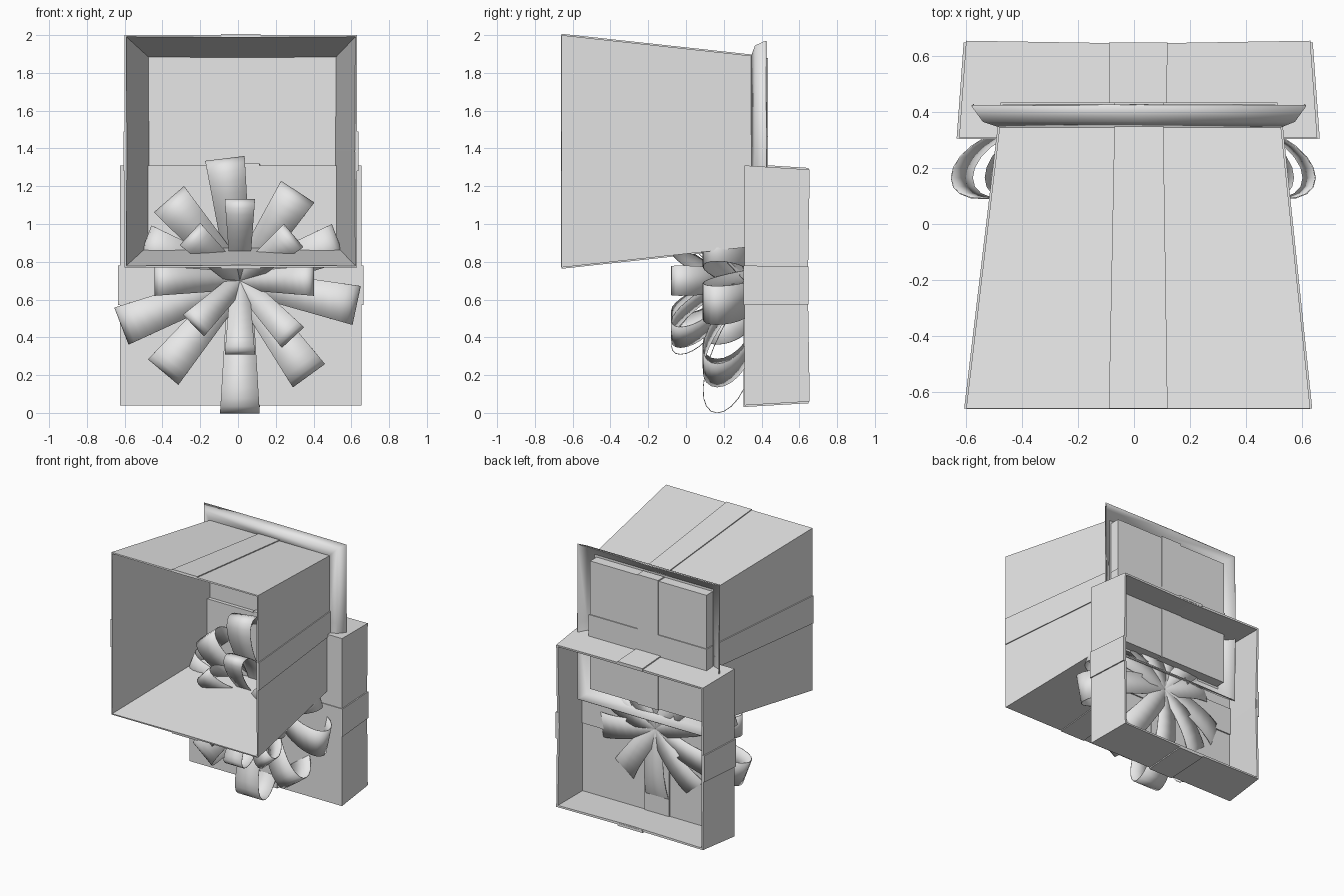
import bpy, bmesh
from math import sin, cos, pi, radians
from mathutils import Vector

cube = bpy.data.objects.get("Cube")
if cube:
    bpy.data.objects.remove(cube, do_unlink=True)

grey = bpy.data.materials.new("plain_grey")
grey.use_nodes = True
grey.diffuse_color = (0.8, 0.8, 0.8, 1)
grey.node_tree.nodes["Principled BSDF"].inputs["Base Color"].default_value = (0.8, 0.8, 0.8, 1)


def make(name, verts, faces, thickness=0, offset=-1.0, smooth=False):
    """Mesh object with outward normals and an optional wall thickness."""
    mesh = bpy.data.meshes.new(name)
    mesh.from_pydata(verts, [], faces)
    bm = bmesh.new()
    bm.from_mesh(mesh)
    bmesh.ops.recalc_face_normals(bm, faces=bm.faces)
    bm.to_mesh(mesh)
    bm.free()
    mesh.materials.append(grey)
    obj = bpy.data.objects.new(name, mesh)
    bpy.context.collection.objects.link(obj)
    if smooth:
        mesh.shade_smooth()
    if thickness:
        mod = obj.modifiers.new("thickness", 'SOLIDIFY')
        mod.thickness = thickness
        mod.offset = offset
    return obj


def ring(rect, y, dip=0.0):
    """Rectangle in x and z with side midpoints moved by dip along y."""
    x0, x1, z0, z1 = rect
    xm, zm = (x0 + x1) / 2, (z0 + z1) / 2
    return [(x0, y, z0), (xm, y + dip, z0), (x1, y, z0), (x1, y + dip, zm),
            (x1, y, z1), (xm, y + dip, z1), (x0, y, z1), (x0, y + dip, zm)]


def shell(name, rings, thickness, cap=None, smooth=False):
    """Loft through rings, closing the ring numbered cap."""
    verts = [p for r in rings for p in r]
    faces = []
    for k in range(len(rings) - 1):
        for i in range(8):
            j = (i + 1) % 8
            faces.append((k * 8 + i, k * 8 + j, k * 8 + 8 + j, k * 8 + 8 + i))
    if cap is not None:
        faces.append(tuple(range(cap * 8, cap * 8 + 8)))
    return make(name, verts, faces, thickness, smooth=smooth)


def block(name, x, y, z):
    verts = [(a, b, c) for a in x for b in y for c in z]
    faces = [(0, 1, 3, 2), (4, 6, 7, 5), (0, 4, 5, 1),
             (2, 3, 7, 6), (0, 2, 6, 4), (1, 5, 7, 3)]
    return make(name, verts, faces)


def side_ribbons(name, front, yf, back, yb, xf, xb, zf, zb, thick):
    """Four thin bands that follow the tapered walls."""
    for label, k in (("bottom", 2), ("top", 3)):
        make(f"{name}_{label}", [(xf[0], yf, front[k]), (xf[1], yf, front[k]),
             (xb[1], yb, back[k]), (xb[0], yb, back[k])], [(0, 1, 2, 3)], thick, 0)
    for label, k in (("right", 0), ("left", 1)):
        make(f"{name}_{label}", [(front[k], yf, zf[0]), (front[k], yf, zf[1]),
             (back[k], yb, zb[1]), (back[k], yb, zb[0])], [(0, 1, 2, 3)], thick, 0)


# Tapered box, open at the front
box_front, box_back = (-0.6, 0.63, 0.77, 2.0), (-0.48, 0.525, 0.88, 1.89)
shell("box", [ring(box_front, -0.66), ring(box_back, 0.35)], 0.012, cap=1)
side_ribbons("box_ribbon", box_front, -0.66, box_back, 0.35,
             (-0.09, 0.12), (-0.07, 0.105), (1.28, 1.49), (1.29, 1.47), 0.014)

# Flared foot and raised base panel with its ribbon cross
shell("box_foot_flare", [ring(box_back, 0.345),
                         ring((-0.54, 0.575, 0.82, 1.945), 0.365),
                         ring((-0.58, 0.615, 0.79, 1.97), 0.42, 0.005)], 0.008, smooth=True)
block("box_base_panel", (-0.47, 0.505), (0.35, 0.427), (0.9, 1.87))
block("base_ribbon_vertical", (-0.07, 0.105), (0.36, 0.434), (0.895, 1.878))
block("base_ribbon_horizontal", (-0.477, 0.512), (0.36, 0.434), (1.3, 1.465))

# Lid, open at the back
lid_front, lid_back = (-0.625, 0.655, 0.04, 1.31), (-0.6, 0.63, 0.06, 1.288)
shell("lid", [ring(lid_front, 0.31), ring(lid_back, 0.655, -0.01)], 0.018, cap=0)
side_ribbons("lid_ribbon", lid_front, 0.305, lid_back, 0.648,
             (-0.09, 0.115), (-0.09, 0.12), (0.57, 0.78), (0.575, 0.775), 0.018)
block("lid_ribbon_vertical", (-0.09, 0.115), (0.304, 0.332), (0.04, 1.31))
block("lid_ribbon_horizontal", (-0.625, 0.655), (0.304, 0.332), (0.57, 0.78))


def bow_loop(name, angle, length, width, bulge, y_root, y_tip):
    """Teardrop ribbon loop pointing outward from the bow centre."""
    a = radians(angle)
    out, side = Vector((cos(a), 0, sin(a))), Vector((-sin(a), 0, cos(a)))
    centre, steps = Vector((0.01, 0, 0.7)), 28
    verts, faces = [], []
    for i in range(steps + 1):
        t = 2 * pi * i / steps
        f = (1 - cos(t)) / 2
        y = y_root + (y_tip - y_root) * f + bulge * sin(t) * sin(t / 2)
        p = centre + out * (length * f) + Vector((0, y, 0))
        w = width * (0.6 + 0.4 * f) / 2
        verts += [p - side * w, p + side * w]
        if i:
            faces.append((2 * i - 2, 2 * i - 1, 2 * i + 1, 2 * i))
    make(name, verts, faces, 0.004, 0, smooth=True)


# Bow: a wide outer layer and a smaller raised inner layer
outer = [(-12, 0.63), (-54, 0.62), (-90, 0.7), (-130, 0.63), (-159, 0.67),
         (159, 0.54), (131, 0.57), (97, 0.65), (57, 0.56), (21, 0.56)]
inner = [(90, 0.43), (40, 0.37), (0, 0.39), (-47, 0.41), (-90, 0.39),
         (-136, 0.34), (180, 0.45), (137, 0.36)]
for n, (angle, length) in enumerate(outer):
    bow_loop(f"bow_outer_loop_{n + 1}", angle, length, 0.21, 0.155, 0.35, 0.165)
for n, (angle, length) in enumerate(inner):
    bow_loop(f"bow_inner_loop_{n + 1}", angle, length, 0.16, 0.125, 0.22, -0.03)
